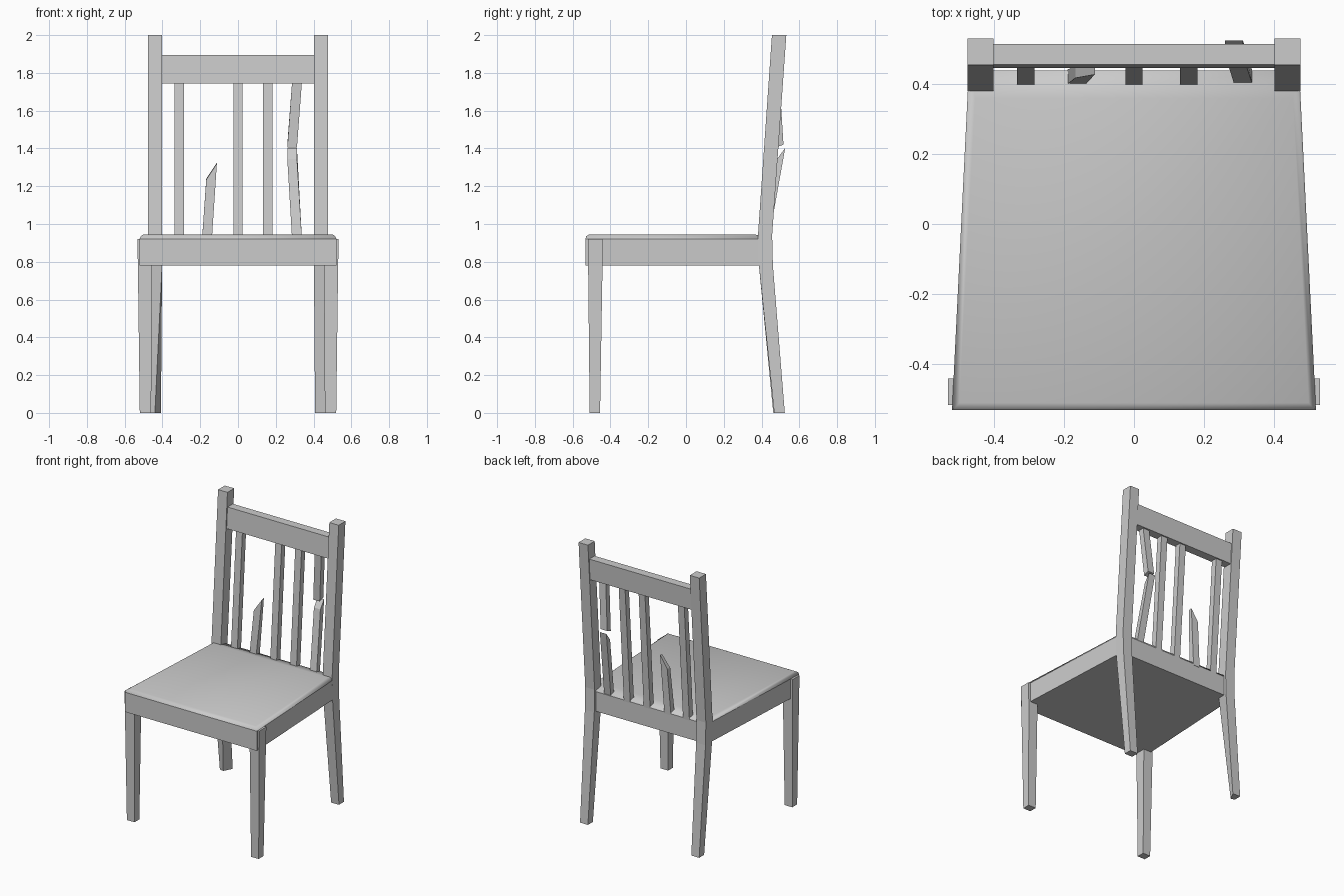
import bpy, bmesh


def loft(name, rings):
    """Closed solid skinned through rings of equal point count, bottom to top."""
    bm = bmesh.new()
    loops = [[bm.verts.new(p) for p in ring] for ring in rings]
    n = len(loops[0])
    bm.faces.new(loops[0][::-1])
    bm.faces.new(loops[-1])
    for a, b in zip(loops, loops[1:]):
        for i in range(n):
            j = (i + 1) % n
            bm.faces.new((a[i], a[j], b[j], b[i]))
    bmesh.ops.recalc_face_normals(bm, faces=bm.faces)
    me = bpy.data.meshes.new(name)
    bm.to_mesh(me)
    bm.free()
    ob = bpy.data.objects.new(name, me)
    bpy.context.collection.objects.link(ob)
    return ob


def rect(x0, x1, y0, y1, z):
    return [(x0, y0, z), (x1, y0, z), (x1, y1, z), (x0, y1, z)]


def trapezoid(front, back, y0, y1, z0, z1):
    return [(-front, y0, z0), (front, y0, z0), (back, y1, z1), (-back, y1, z1)]


def lean(z):
    """Front surface of the back slats, which lean with the posts."""
    return 0.40 + (z - 0.94) * 0.07


# Front legs and raked back posts, both sides
for side, s in (("left", -1), ("right", 1)):
    loft("front_leg_" + side, [
        rect(s * 0.46, s * 0.52, -0.51, -0.455, 0),
        rect(s * 0.455, s * 0.53, -0.518, -0.442, 0.78),
        rect(s * 0.455, s * 0.533, -0.518, -0.442, 0.92)])
    foot = rect(s * 0.408, s * 0.47, 0.467, 0.523, 0)
    if s < 0:
        foot[0] = (-0.44, 0.462, 0)     # chipped inner corner of one back foot
    loft("back_post_" + side, [
        foot,
        rect(s * 0.402, s * 0.476, 0.386, 0.46, 0.78),
        rect(s * 0.402, s * 0.476, 0.381, 0.456, 0.94),
        rect(s * 0.402, s * 0.476, 0.455, 0.531, 2.0)])

# Seat frame
loft("seat_frame", [trapezoid(0.521, 0.473, -0.532, 0.44, z, z) for z in (0.78, 0.92)])

# Softly rounded seat top
seat = loft("seat_top", [
    trapezoid(0.521, 0.473, -0.532, 0.44, 0.92, 0.92),
    trapezoid(0.514, 0.468, -0.528, 0.438, 0.936, 0.93),
    trapezoid(0.500, 0.455, -0.512, 0.36, 0.945, 0.945)])
for p in seat.data.polygons:
    p.use_smooth = p.index != 0

# Top rail
loft("top_rail", [rect(-0.41, 0.41, 0.446, 0.508, 1.745),
                  rect(-0.41, 0.41, 0.456, 0.516, 1.895)])

# Whole back slats
for i, x in enumerate((-0.31, 0.0, 0.157)):
    loft("slat_%d" % (i + 1), [
        rect(x - 0.025, x + 0.025, lean(z), lean(z) + 0.042, z) for z in (0.91, 1.76)])

# Snapped slat stub with a slanted tip
loft("broken_slat_stub", [
    rect(-0.191, -0.139, 0.40, 0.442, 0.91),
    [(-0.168, 0.418, 1.235), (-0.112, 0.428, 1.32),
     (-0.112, 0.452, 1.325), (-0.168, 0.452, 1.24)]])

# Slat cracked in the middle and bent backwards
loft("cracked_slat_lower", [
    rect(0.287, 0.339, 0.40, 0.437, 0.91),
    [(0.261, 0.483, 1.345), (0.312, 0.483, 1.345),
     (0.312, 0.525, 1.402), (0.261, 0.525, 1.402)]])
loft("cracked_slat_upper", [
    [(0.261, 0.475, 1.405), (0.312, 0.475, 1.405),
     (0.312, 0.516, 1.42), (0.261, 0.516, 1.42)],
    rect(0.287, 0.339, 0.455, 0.495, 1.76)])
